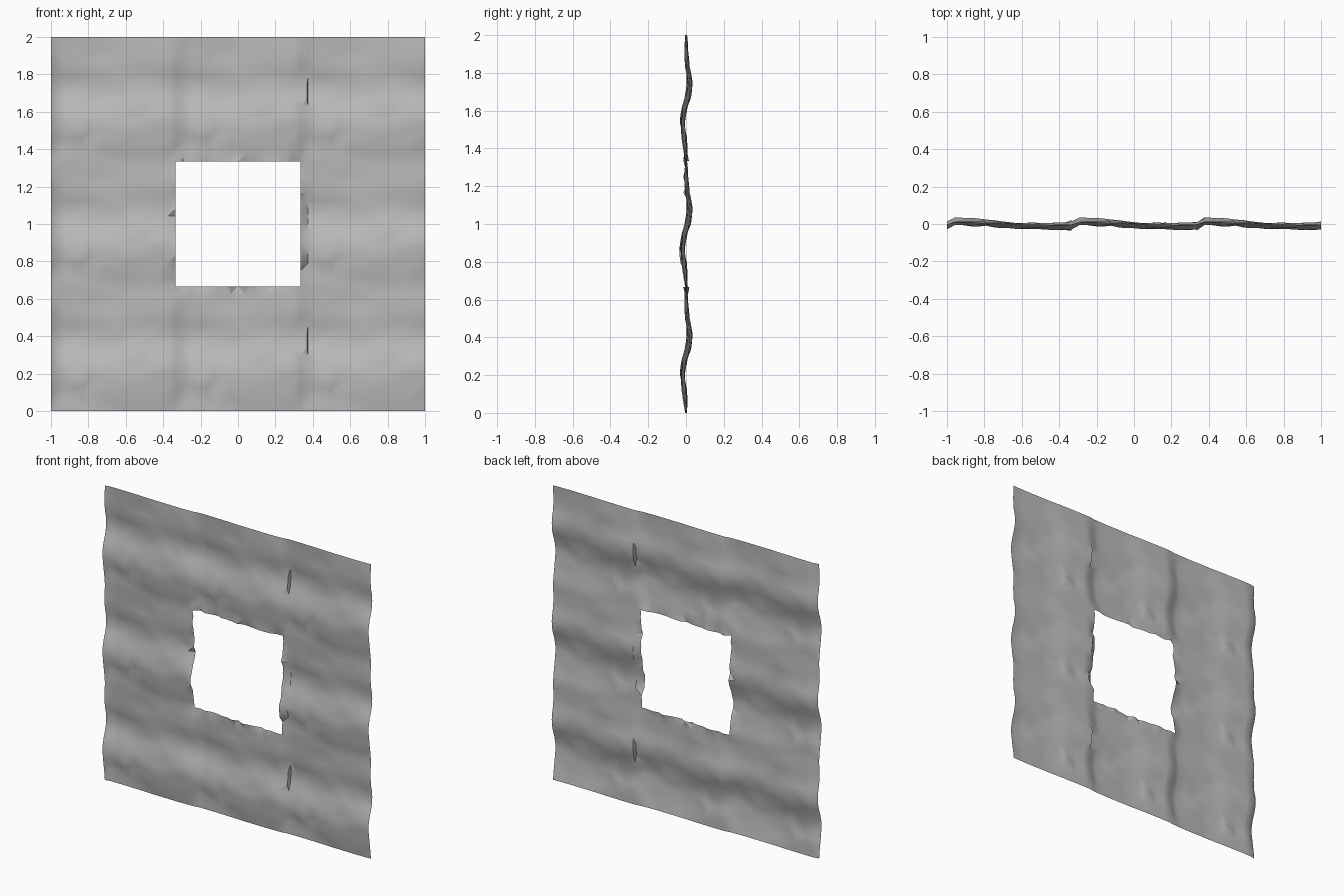
import bpy, bmesh, math, random
from mathutils import Vector, noise

if "Cube" in bpy.data.objects:
    bpy.data.objects.remove(bpy.data.objects["Cube"], do_unlink=True)

N = 48            # cells along each side
TILE = 16         # cells in one repeat of the relief
STEP = 2 / N
random.seed(4)

# Relief profiles over one repeat: (cell, depth)
ACROSS = [(0, -.005), (1, .017), (4, .012), (6, .008), (9, -.008), (12, -.010), (15, -.011), (16, -.005)]
UPWARD = [(0, 0), (1, -.004), (3, -.014), (5, -.020), (7, -.007), (8, .006),
          (9.5, .017), (11, .012), (12, .004), (14, .002), (16, 0)]


def sample(profile, t):
    for (a, ya), (b, yb) in zip(profile, profile[1:]):
        if a <= t <= b:
            k = (t - a) / (b - a)
            return ya + (yb - ya) * k
    return 0


def ring_noise(u, v):
    # Noise that repeats from tile to tile
    a, b = u * math.tau / TILE, v * math.tau / TILE
    return noise.noise(Vector((math.cos(a) + 2 * math.cos(b), math.sin(a) + 3, 2 * math.sin(b))))


# One tile of depths
tile = {}
for u in range(TILE):
    for v in range(TILE):
        fade = .3 + .7 * min(1, min(v, TILE - v) / 3)
        slant = math.sin((u + 2 * v) * math.tau / TILE)
        y = sample(UPWARD, v) + fade * (sample(ACROSS, u) + .003 * slant + .006 * ring_noise(u, v))
        if 3 <= u <= 7 and 3 <= v <= 5:          # chipped patch
            y += random.uniform(-.007, .007)
        tile[u, v] = y


def in_hole(i, j):
    return TILE <= i < 2 * TILE and TILE <= j < 2 * TILE


def on_hole_edge(i, j):
    a, b = abs(i - N / 2), abs(j - N / 2)
    return max(a, b) == TILE / 2


# Rippled sheet with a square opening
bm = bmesh.new()
grid = {}
for i in range(N + 1):
    for j in range(N + 1):
        u, v = i % TILE, j % TILE
        x, y, z = -1 + i * STEP, tile[u, v], j * STEP
        if on_hole_edge(i, j):                   # rough rim
            y += random.uniform(-.014, .014)
        elif i == 2 * TILE and 8 <= v <= 10:     # steep crease
            x += .035
        grid[i, j] = bm.verts.new((x, y, z))
for i in range(N):
    for j in range(N):
        if not in_hole(i, j):
            bm.faces.new([grid[i, j], grid[i + 1, j], grid[i + 1, j + 1], grid[i, j + 1]])
bmesh.ops.triangulate(bm, faces=bm.faces[:])
bmesh.ops.delete(bm, geom=[p for p in bm.verts if not p.link_faces], context='VERTS')
mesh = bpy.data.meshes.new("wall_panel")
bm.to_mesh(mesh)
bm.free()
panel = bpy.data.objects.new("wall_panel", mesh)
bpy.context.collection.objects.link(panel)

# Plain grey material
grey = bpy.data.materials.new("stone_grey")
grey.use_nodes = True
colour = (.5, .5, .5, 1)
grey.diffuse_color = colour
grey.node_tree.nodes["Principled BSDF"].inputs["Base Color"].default_value = colour
mesh.materials.append(grey)

# Smooth shading with crisp chips
bpy.ops.object.select_all(action='DESELECT')
panel.select_set(True)
bpy.context.view_layer.objects.active = panel
bpy.ops.object.shade_smooth_by_angle(angle=math.radians(30))
